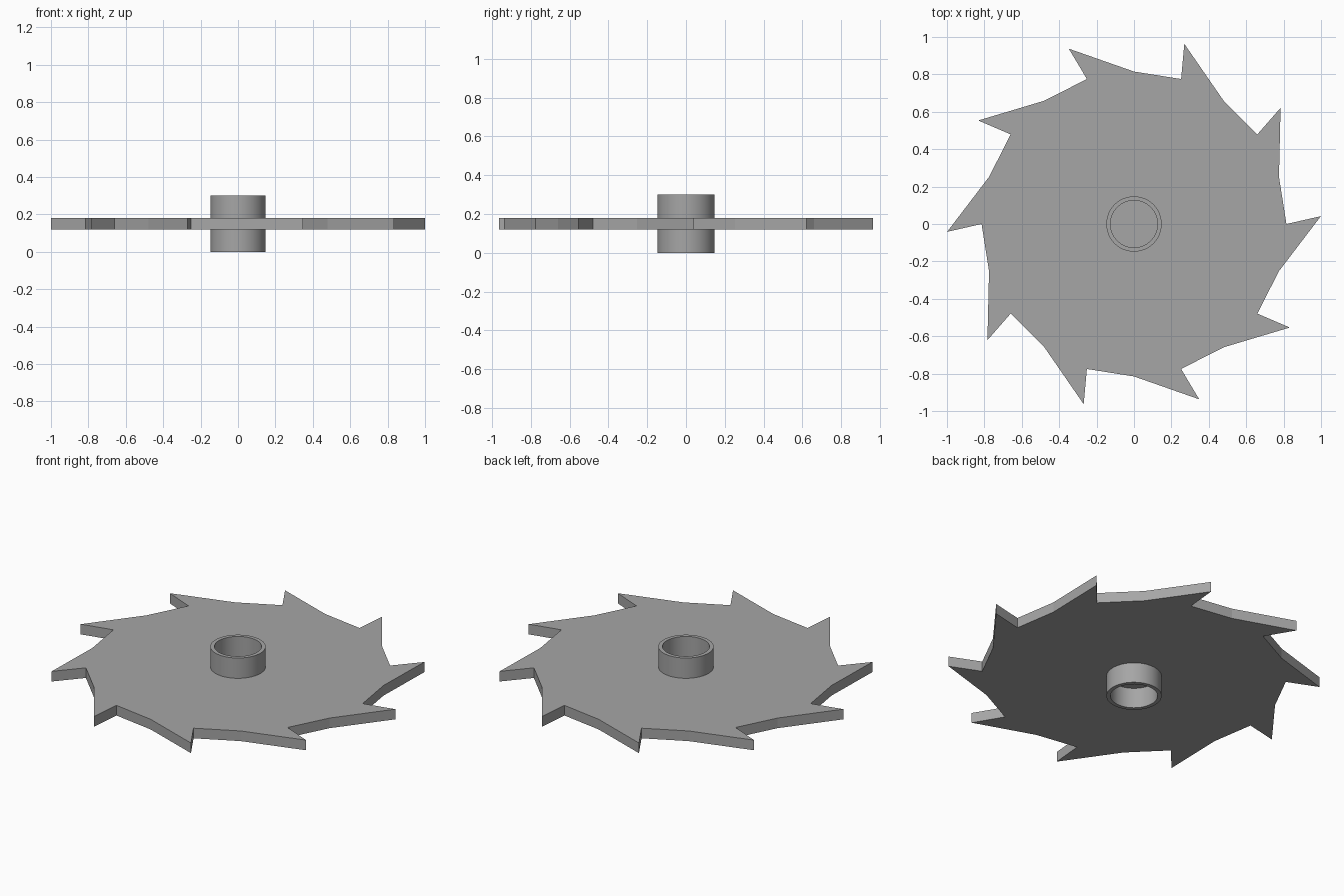
import bpy
import bmesh
from math import cos, sin, radians, tau

cube = bpy.data.objects.get("Cube")
if cube:
    bpy.data.objects.remove(cube, do_unlink=True)

steel = bpy.data.materials.new("grey steel")
steel.use_nodes = True
steel.diffuse_color = (0.38, 0.38, 0.38, 1)
steel.node_tree.nodes["Principled BSDF"].inputs["Base Color"].default_value = (0.38, 0.38, 0.38, 1)

TEETH = 10
BLADE_BOTTOM, BLADE_TOP = 0.12, 0.18
HUB_HEIGHT, HUB_RADIUS, BORE_RADIUS = 0.30, 0.148, 0.126


def finish(bm, name):
    bmesh.ops.recalc_face_normals(bm, faces=bm.faces)
    mesh = bpy.data.meshes.new(name)
    bm.to_mesh(mesh)
    bm.free()
    mesh.materials.append(steel)
    obj = bpy.data.objects.new(name, mesh)
    bpy.context.collection.objects.link(obj)
    return obj


def polar(radius, degrees, z):
    return (radius * cos(radians(degrees)), radius * sin(radians(degrees)), z)


# Toothed blade: each tooth is a back slope, a swept tip and a notch
bm = bmesh.new()
outline = []
for i in range(TEETH):
    for radius, angle in ((0.815, -18), (1.0, 2.4), (0.815, 0)):
        outline.append(bm.verts.new(polar(radius, angle + i * 360 / TEETH, BLADE_BOTTOM)))
base = bm.faces.new(outline)
top = bmesh.ops.extrude_face_region(bm, geom=[base], use_keep_orig=True)
bmesh.ops.translate(bm, vec=(0, 0, BLADE_TOP - BLADE_BOTTOM),
                    verts=[v for v in top["geom"] if isinstance(v, bmesh.types.BMVert)])
finish(bm, "toothed_blade")

# Hub collar: a tube standing out on both sides of the blade, which closes its bore
bm = bmesh.new()
section = [(HUB_RADIUS, 0), (HUB_RADIUS, HUB_HEIGHT), (BORE_RADIUS, HUB_HEIGHT), (BORE_RADIUS, 0)]
verts = [bm.verts.new((r, 0, z)) for r, z in section]
edges = [bm.edges.new((verts[i - 1], verts[i])) for i in range(len(verts))]
bmesh.ops.spin(bm, geom=verts + edges, cent=(0, 0, 0), axis=(0, 0, 1), angle=tau, steps=64)
bmesh.ops.remove_doubles(bm, verts=bm.verts, dist=0.0001)
hub = finish(bm, "hub_collar")
bpy.ops.object.select_all(action='DESELECT')
hub.select_set(True)
bpy.context.view_layer.objects.active = hub
bpy.ops.object.shade_smooth_by_angle(angle=radians(30))
